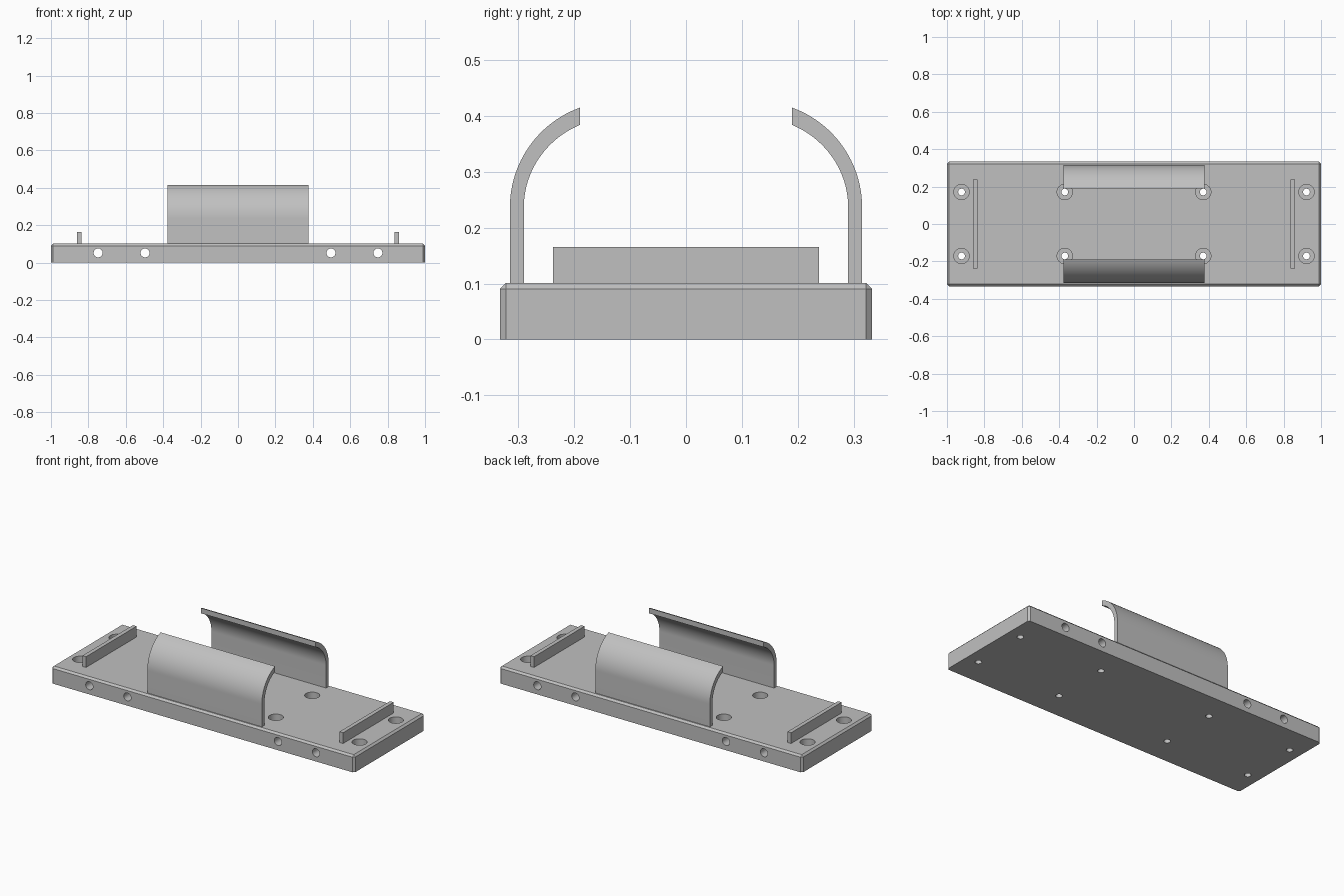
import bpy, bmesh, math
from mathutils import Matrix

if "Cube" in bpy.data.objects:
    bpy.data.objects.remove(bpy.data.objects["Cube"], do_unlink=True)

# Single grey material
GREY = (0.53, 0.53, 0.53, 1)
grey = bpy.data.materials.new("plain grey")
grey.use_nodes = True
grey.diffuse_color = GREY
grey.node_tree.nodes["Principled BSDF"].inputs["Base Color"].default_value = GREY

BASE_TOP = 0.101
HALF_DEPTH = 0.333
CHAMFER = 0.011


def make_object(name, bm):
    bmesh.ops.recalc_face_normals(bm, faces=bm.faces)
    mesh = bpy.data.meshes.new(name)
    bm.to_mesh(mesh)
    bm.free()
    mesh.materials.append(grey)
    obj = bpy.data.objects.new(name, mesh)
    bpy.context.collection.objects.link(obj)
    return obj


def box(low, high):
    bm = bmesh.new()
    bmesh.ops.create_cube(bm, size=1)
    for v in bm.verts:
        v.co = [a + (b - a) * (c + 0.5) for a, b, c in zip(low, high, v.co)]
    return bm


def activate(obj):
    bpy.ops.object.select_all(action='DESELECT')
    obj.select_set(True)
    bpy.context.view_layer.objects.active = obj


def drill(target, places, radius, length, turn=Matrix()):
    """Cut a set of round holes centred on the given places."""
    bm = bmesh.new()
    for place in places:
        bmesh.ops.create_cone(bm, cap_ends=True, segments=40, radius1=radius, radius2=radius,
                              depth=length, matrix=Matrix.Translation(place) @ turn)
    cutter = make_object("hole_cutter", bm)
    cutter.hide_render = True
    mod = target.modifiers.new("holes", 'BOOLEAN')
    mod.operation = 'DIFFERENCE'
    mod.solver = 'EXACT'
    mod.object = cutter
    activate(target)
    bpy.ops.object.modifier_apply(modifier=mod.name)
    bpy.data.objects.remove(cutter, do_unlink=True)


# Base plate, chamfered everywhere except around the bottom
bm = box((-1, -HALF_DEPTH, 0), (1, HALF_DEPTH, BASE_TOP))
edges = [e for e in bm.edges if max(v.co.z for v in e.verts) > 0.05]
bmesh.ops.bevel(bm, geom=edges, offset=CHAMFER, segments=1, affect='EDGES')
base = make_object("base_plate", bm)

# Counterbored screw holes, then cross holes through the long sides
screws = [(sx * x, sy * 0.171, 0) for x in (0.37, 0.922) for sx in (-1, 1) for sy in (-1, 1)]
drill(base, [(x, y, BASE_TOP) for x, y, z in screws], 0.041, 0.1)
drill(base, screws, 0.018, 0.5)
cross = [(s * x, 0, 0.052) for x in (0.497, 0.748) for s in (-1, 1)]
drill(base, cross, 0.024, 1, Matrix.Rotation(math.pi / 2, 4, 'X'))
activate(base)
bpy.ops.object.shade_smooth_by_angle(angle=math.radians(30))

# End ribs
for name, s in (("left_rib", 1), ("right_rib", -1)):
    x1, x2 = sorted((s * 0.836, s * 0.86))
    make_object(name, box((x1, -0.238, BASE_TOP - 0.01), (x2, 0.238, 0.165)))

# Curved clips: upright wall leading into an inward arc with a vertical cut tip
ARC_Y, ARC_Z, TIP_Y = 0.125, 0.236, 0.19
STEPS = 24


def arc(ry, rz):
    end = math.acos((TIP_Y - ARC_Y) / ry)
    return [(ARC_Y + ry * math.cos(end * i / STEPS), ARC_Z + rz * math.sin(end * i / STEPS))
            for i in range(STEPS + 1)]


outer, inner = arc(0.19, 0.19), arc(0.165, 0.1605)
foot = BASE_TOP - 0.005
profile = [(outer[0][0], foot)] + outer + inner[::-1] + [(inner[0][0], foot)]

for name, s in (("front_clip", -1), ("back_clip", 1)):
    bm = bmesh.new()
    face = bm.faces.new([bm.verts.new((-0.378, s * y, z)) for y, z in profile])
    sweep = bmesh.ops.extrude_face_region(bm, geom=[face])["geom"]
    bmesh.ops.translate(bm, vec=(0.756, 0, 0),
                        verts=[g for g in sweep if isinstance(g, bmesh.types.BMVert)])
    activate(make_object(name, bm))
    bpy.ops.object.shade_smooth_by_angle(angle=math.radians(30))
